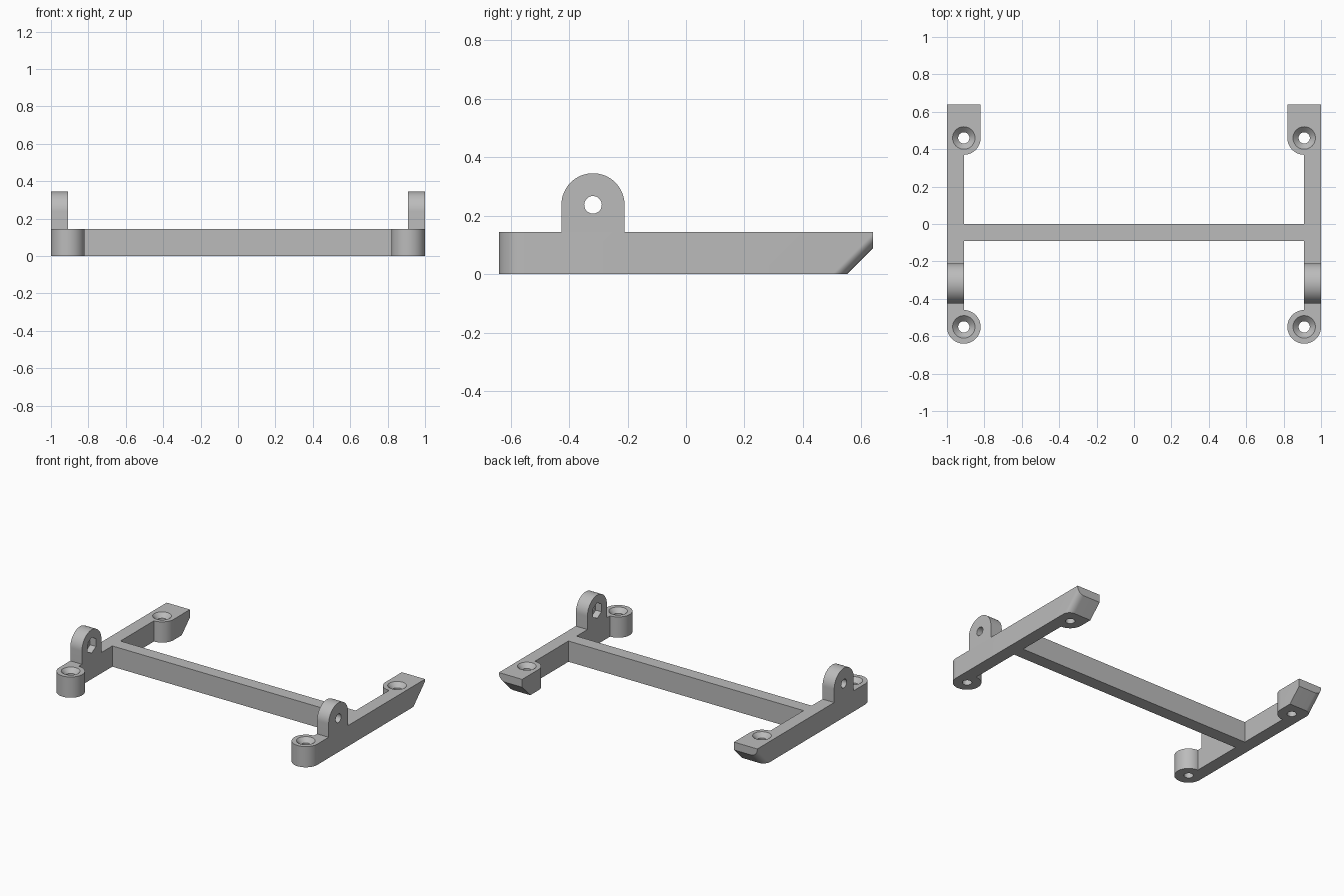
import bpy, bmesh
from math import sin, cos, pi, radians
from mathutils import Vector

cube = bpy.data.objects.get("Cube")
if cube:
    bpy.data.objects.remove(cube)

H = 0.145            # rail height
R = 0.09             # boss radius, also rail width
INNER = 0.91         # inner face of the rails
FRONT_Y, REAR_Y, BACK = -0.55, 0.46, 0.64
LUG_Y, LUG_Z, LUG_R = -0.318, 0.237, 0.108

grey = bpy.data.materials.new("light_grey")
grey.use_nodes = True
colour = (0.5, 0.5, 0.5, 1)
grey.diffuse_color = colour
grey.node_tree.nodes["Principled BSDF"].inputs["Base Color"].default_value = colour


def arc(cx, cy, r, start, end, n):
    angles = [radians(start + (end - start) * i / n) for i in range(n + 1)]
    return [(cx + r * cos(a), cy + r * sin(a)) for a in angles]


def skin(name, loops, trim_y=None):
    """Closed solid through matching loops, optionally trimmed at a y plane."""
    bm = bmesh.new()
    rings = [[bm.verts.new(p) for p in loop] for loop in loops]
    n = len(rings[0])
    for a, b in zip(rings, rings[1:]):
        for i in range(n):
            j = (i + 1) % n
            bm.faces.new((a[i], a[j], b[j], b[i]))
    bm.faces.new(rings[0][::-1])
    bm.faces.new(rings[-1])
    if trim_y is not None:
        bmesh.ops.bisect_plane(bm, geom=bm.verts[:] + bm.edges[:] + bm.faces[:],
                               plane_co=(0, trim_y, 0), plane_no=(0, 1, 0), clear_outer=True)
        bmesh.ops.holes_fill(bm, edges=[e for e in bm.edges if e.is_boundary])
    bmesh.ops.recalc_face_normals(bm, faces=bm.faces[:])
    mesh = bpy.data.meshes.new(name)
    bm.to_mesh(mesh)
    bm.free()
    mesh.materials.append(grey)
    obj = bpy.data.objects.new(name, mesh)
    bpy.context.collection.objects.link(obj)
    return obj


def select(obj):
    bpy.ops.object.select_all(action="DESELECT")
    obj.select_set(True)
    bpy.context.view_layer.objects.active = obj


def cut(obj, cutter):
    mod = obj.modifiers.new("cut", "BOOLEAN")
    mod.operation, mod.solver, mod.object = "DIFFERENCE", "EXACT", cutter
    select(obj)
    bpy.ops.object.modifier_apply(modifier=mod.name)
    bpy.data.objects.remove(cutter)


def finish(obj):
    """Mirror to the other side and smooth the round surfaces."""
    select(obj)
    mod = obj.modifiers.new("mirror", "MIRROR")
    mod.use_mirror_merge = False
    bpy.ops.object.modifier_apply(modifier=mod.name)
    bpy.ops.object.shade_smooth_by_angle(angle=radians(30))


# Side rails with a round boss in front and a sloped, round-cornered back end
tail = arc(0.95, 0.50, 0.05, 0, 90, 12) + [(INNER - R, 0.55)]
rest = (arc(INNER, REAR_Y, R, 180, 270, 16)
        + arc(INNER, FRONT_Y, R, 90, 360, 48))
bottom = [(x, y, 0) for x, y in tail + rest]
top = [(x, y + H, H) for x, y in tail] + [(x, y, H) for x, y in rest]
rails = skin("side_rails", [bottom, top], trim_y=BACK)

# Countersunk screw holes through the bosses
for y in (FRONT_Y, REAR_Y):
    steps = [(0.03, -0.02), (0.03, H - 0.03), (0.06, H), (0.06, H + 0.02)]
    rings = [[(px, py, z) for px, py in arc(INNER, y, r, 0, 352.5, 47)] for r, z in steps]
    cut(rails, skin("screw_cutter", rings))
finish(rails)

# Upright pivot lugs with a round hole and a hexagonal nut pocket inside
profile = ([(LUG_Y - LUG_R, H), (LUG_Y + LUG_R, H)]
           + arc(LUG_Y, LUG_Z, LUG_R, 0, 180, 32))
lugs = skin("pivot_lugs", [[(x, y, z) for y, z in profile] for x in (INNER, 1)])
pin = arc(LUG_Y, LUG_Z, 0.03, 0, 348.75, 31)
nut = arc(LUG_Y, LUG_Z, 0.055, 30, 330, 5)
for name, shape, ends in (("pin_cutter", pin, (0.88, 1.03)), ("nut_cutter", nut, (0.88, 0.955))):
    cut(lugs, skin(name, [[(x, y, z) for y, z in shape] for x in ends]))
finish(lugs)

# Crossbar between the rails
section = [(-R, 0), (0, 0), (0, H), (-R, H)]
skin("crossbar", [[(x, y, z) for y, z in section] for x in (-INNER, INNER)])
